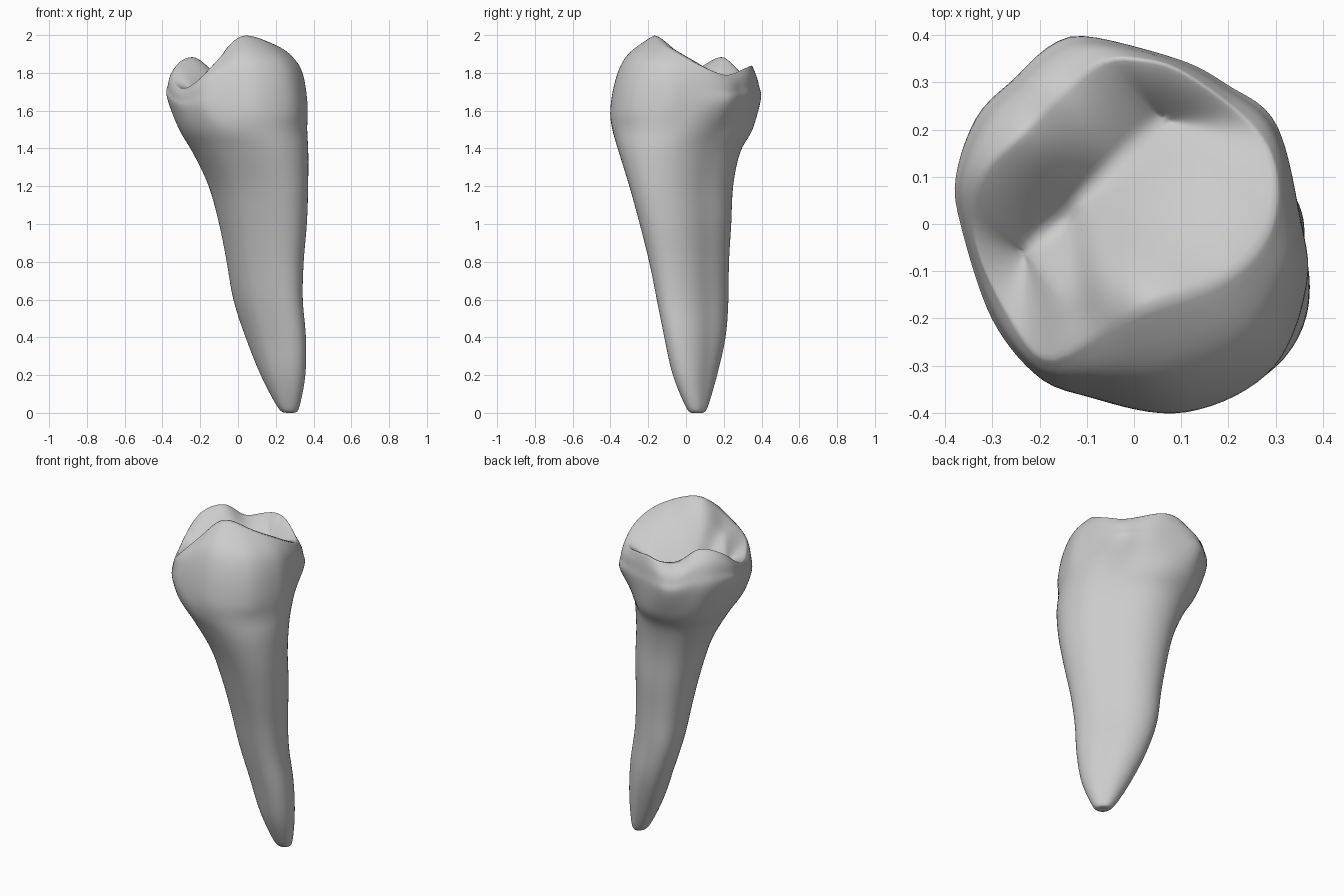
import bpy, bmesh, math
from mathutils import Vector

cube = bpy.data.objects.get("Cube")
if cube:
    bpy.data.objects.remove(cube)

SIDES = 96
TAU = math.tau

# Root and neck: height, x range, y range, diagonal stretch
BODY = [
    (0.0, .25, .30, .03, .09, .1), (.03, .21, .325, .0, .115, .2),
    (.2, .12, .357, -.07, .165, .38), (.4, .04, .36, -.115, .21, .47),
    (.6, -.025, .343, -.155, .225, .49), (.8, -.06, .348, -.195, .228, .46),
    (1.0, -.10, .365, -.245, .24, .43), (1.2, -.155, .372, -.30, .25, .4),
    (1.38, -.24, .373, -.355, .288, .29), (1.5, -.31, .368, -.388, .355, .19),
]
# Widest line of the crown, anticlockwise
EQUATOR = [
    (.1, -.4, 1.61), (.29, -.31, 1.61), (.365, -.13, 1.62), (.355, 0, 1.63),
    (.3, .21, 1.64), (.2, .29, 1.65), (.1, .345, 1.66), (-.1, .397, 1.66),
    (-.18, .375, 1.66), (-.25, .31, 1.67), (-.33, .23, 1.68),
    (-.375, .1, 1.68), (-.365, 0, 1.65), (-.3, -.2, 1.61),
    (-.2, -.325, 1.61), (-.1, -.365, 1.61),
]
# Crest of the chewing surface, anticlockwise from the tall cusp
RIM = [
    (.03, -.17, 2.0), (.2, -.11, 1.95), (.29, -.01, 1.885), (.3, .12, 1.82),
    (.24, .22, 1.79), (.1, .325, 1.83), (.01, .35, 1.84),
    (-.07, .345, 1.82), (-.15, .28, 1.81), (-.23, .2, 1.885),
    (-.32, .11, 1.85), (-.34, -.02, 1.75), (-.28, -.17, 1.72),
    (-.19, -.29, 1.78), (-.08, -.24, 1.9),
]


def spline(a, b, c, d, t):
    return Vector([.5 * (2*q + (r - p)*t + (2*p - 5*q + 4*r - s)*t*t
                         + (3*q - p - 3*r + s)*t**3)
                   for p, q, r, s in zip(a, b, c, d)])


def body_point(row, ang):
    z, x0, x1, y0, y1, k = row
    hx, hy = (x1 - x0) / 2, (y1 - y0) / 2
    c, s = math.cos(ang), math.sin(ang)
    q = (c*c/hx**2 + 2*k*c*s/(hx*hy) + s*s/hy**2) / (1 - k*k)
    # One narrow flank is flatter, the opposite one fuller
    r = q ** -.5 * (1 - .09 * math.cos(ang - TAU/8)**5)
    return Vector(((x0 + x1)/2 + r*c, (y0 + y1)/2 + r*s, z))


def loop_by_angle(points, angles):
    n = len(points)
    dense = []
    for i in range(n):
        for j in range(24):
            p = spline(points[i-1], points[i], points[(i+1) % n],
                       points[(i+2) % n], j/24)
            dense.append((math.atan2(p.y, p.x) % TAU, p))
    dense.sort(key=lambda e: e[0])
    dense = ([(dense[-1][0] - TAU, dense[-1][1])] + dense
             + [(dense[0][0] + TAU, dense[0][1])])
    out = []
    for a in angles:
        for (a0, p0), (a1, p1) in zip(dense, dense[1:]):
            if a0 <= a <= a1:
                out.append(p0.lerp(p1, (a - a0) / max(a1 - a0, 1e-6)))
                break
    return out


def nearest(p, a, b):
    t = (p - a).dot(b - a) / (b - a).length_squared
    return a.lerp(b, max(0, min(1, t)))


def shoulder(low, high, w, h):
    p = low.lerp(high, w)
    p.z = low.z + (high.z - low.z) * h
    return p


# Key loops from the root tip to the crest
angles = [i * TAU / SIDES for i in range(SIDES)]
equator = loop_by_angle(EQUATOR, angles)
rim = loop_by_angle(RIM, angles)
keys = [[body_point(row, a) for a in angles] for row in BODY]
keys.append(equator)
for w, h in ((.13, .42), (.4, .74)):
    keys.append([shoulder(e, r, w, h) for e, r in zip(equator, rim)])
keys.append(rim)

# Smooth outer wall through the key loops
rings = []
for i in range(len(keys) - 1):
    four = [keys[max(i-1, 0)], keys[i], keys[i+1],
            keys[min(i+2, len(keys)-1)]]
    for j in range(5):
        rings.append([spline(*col, j/5) for col in zip(*four)])
rings.append(rim)

# Chewing surface, sloping down to the central groove with a side groove
g0, g1 = Vector((-.23, -.06, 1.7)), Vector((.06, .22, 1.72))
s0, s1 = Vector((-.14, 0, 0)), Vector((-.11, -.23, 0))
for j in range(1, 17):
    t = 1 - j / 17
    ring = []
    for r in rim:
        g = nearest(r, g0, g1)
        p = g.lerp(r, t)
        p.z = g.z + (r.z - g.z) * (.6*math.sin(t*math.pi/2) + .4*t)
        flat = Vector((p.x, p.y, 0))
        d = (flat - nearest(flat, s0, s1)).length
        p.z -= .03 * math.exp(-(d/.035)**2) * min(1, (1 - t)*4)
        ring.append(p)
    rings.append(ring)

# Skin the rings
bm = bmesh.new()
loops = [[bm.verts.new(p) for p in ring] for ring in rings]
for lo, hi in zip(loops, loops[1:]):
    for i in range(SIDES):
        k = (i + 1) % SIDES
        bm.faces.new((lo[i], lo[k], hi[k], hi[i]))
caps = [bm.faces.new(loops[0][::-1]), bm.faces.new(loops[-1])]
bmesh.ops.triangulate(bm, faces=caps)
bmesh.ops.recalc_face_normals(bm, faces=bm.faces)
for f in bm.faces:
    f.smooth = True
mesh = bpy.data.meshes.new("tooth")
bm.to_mesh(mesh)
bm.free()
tooth = bpy.data.objects.new("tooth", mesh)
bpy.context.collection.objects.link(tooth)

# Soften the creases
soft = tooth.modifiers.new("soften", 'SMOOTH')
soft.factor = .4
soft.iterations = 4

# Plain grey
mat = bpy.data.materials.new("light_grey")
mat.use_nodes = True
grey = (.6, .6, .6, 1)
mat.diffuse_color = grey
mat.node_tree.nodes["Principled BSDF"].inputs["Base Color"].default_value = grey
mesh.materials.append(mat)
